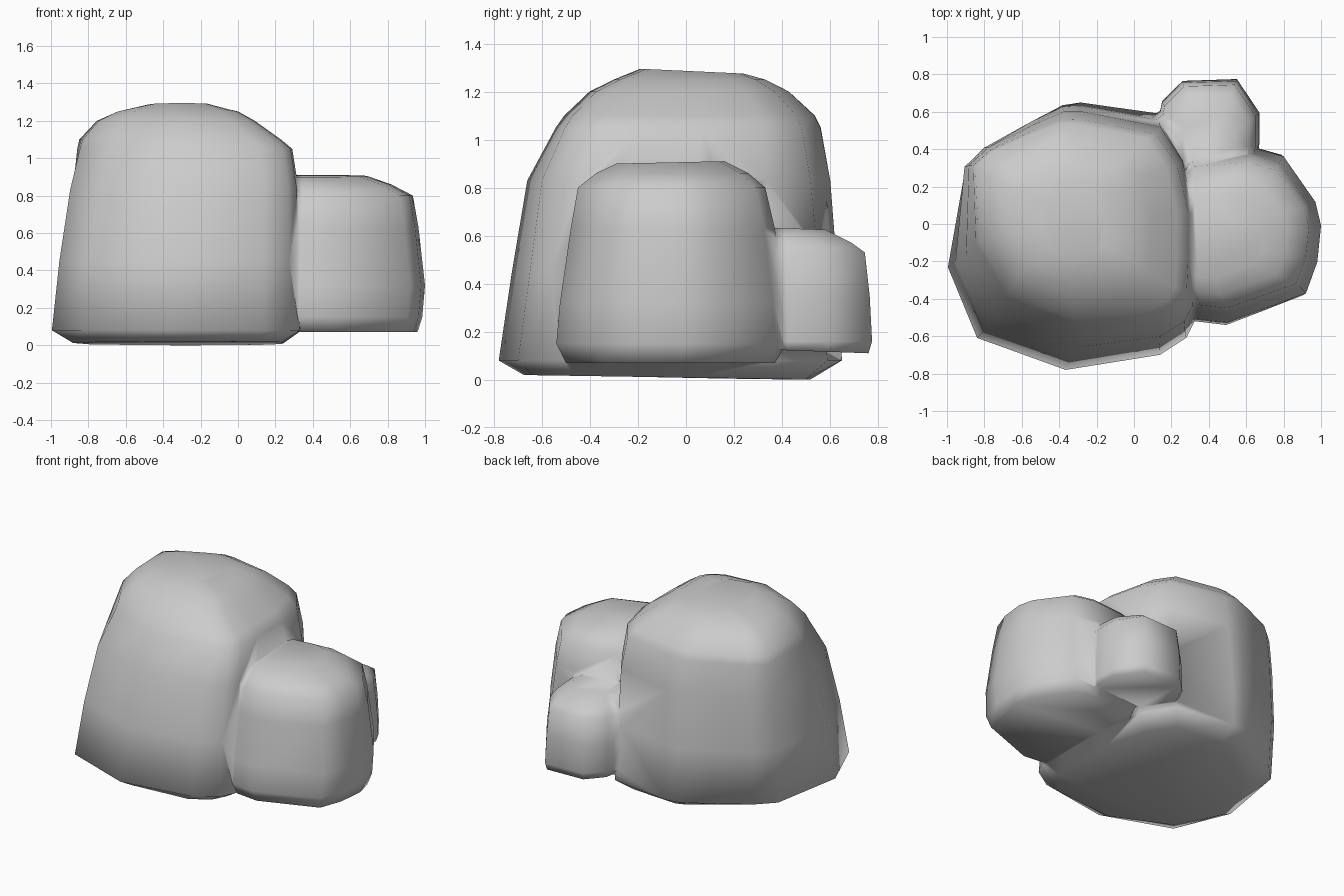
import bpy, bmesh


def boulder(name, outline, levels):
    """Loft a plan outline through levels (z, x0, x1, y0, y1, slope in y, back-left pull, front-left pull)."""
    xs = [p[0] for p in outline]
    ys = [p[1] for p in outline]
    bm = bmesh.new()
    rings = []
    for z, x0, x1, y0, y1, slope, back, front in levels:
        ring = []
        for px, py in outline:
            u = (px - min(xs)) / (max(xs) - min(xs))
            v = (py - min(ys)) / (max(ys) - min(ys))
            b = back * max(0, v - u - 0.3)
            f = front * max(0, 0.7 - u - v)
            ring.append(bm.verts.new((x0 + u * (x1 - x0) - b - f,
                                      y0 + v * (y1 - y0) + b - f,
                                      z + slope * (v - 0.5))))
        rings.append(ring)
    n = len(outline)
    for a, b in zip(rings, rings[1:]):
        for i in range(n):
            j = (i + 1) % n
            bm.faces.new((a[i], a[j], b[j], b[i]))
    bm.faces.new(rings[0][::-1])
    bm.faces.new(rings[-1])
    bmesh.ops.recalc_face_normals(bm, faces=bm.faces)
    mesh = bpy.data.meshes.new(name)
    bm.to_mesh(mesh)
    bm.free()
    ob = bpy.data.objects.new(name, mesh)
    bpy.context.collection.objects.link(ob)
    return ob


# Large boulder
large = boulder(
    "rock_cluster",
    [(-1, -0.22), (-0.84, -0.60), (-0.37, -0.77), (0.13, -0.69), (0.27, -0.60), (0.32, -0.50), (0.33, -0.28),
     (0.33, 0.05), (0.26, 0.38), (0.13, 0.59), (-0.30, 0.66), (-0.40, 0.65), (-0.57, 0.56), (-0.82, 0.41),
     (-0.93, 0.30)],
    [(0.01, -0.95, 0.24, -0.71, 0.56, -0.02, -0.25, -0.15),
     (0.08, -1.00, 0.34, -0.78, 0.66, 0, -0.06, 0),
     (0.45, -0.95, 0.33, -0.725, 0.62, 0, 0.06, 0),
     (0.83, -0.90, 0.325, -0.67, 0.58, 0, 0.12, -0.04),
     (1.05, -0.865, 0.29, -0.565, 0.535, 0, 0.14, -0.10),
     (1.10, -0.85, 0.23, -0.53, 0.51, 0, 0.14, -0.10),
     (1.20, -0.76, 0.09, -0.42, 0.41, 0, 0.10, -0.08),
     (1.25, -0.65, 0.0, -0.31, 0.32, 0, 0.06, -0.04),
     (1.285, -0.48, -0.16, -0.19, 0.24, -0.02, 0, 0)])

# Medium boulder on the right
medium = boulder(
    "medium_boulder",
    [(0.10, 0.0), (0.20, -0.46), (0.33, -0.51), (0.50, -0.53), (0.92, -0.37), (0.98, -0.20),
     (1.0, 0.0), (0.97, 0.13), (0.80, 0.38), (0.62, 0.43), (0.30, 0.40)],
    [(0.07, 0.12, 0.96, -0.50, 0.37, 0, 0, 0),
     (0.15, 0.10, 0.985, -0.54, 0.42, 0, 0, 0),
     (0.32, 0.10, 1.0, -0.525, 0.41, 0, 0, 0),
     (0.63, 0.12, 0.965, -0.48, 0.37, 0, 0, 0),
     (0.80, 0.15, 0.935, -0.45, 0.33, 0, 0, 0),
     (0.86, 0.18, 0.82, -0.375, 0.26, 0, 0, 0),
     (0.905, 0.22, 0.69, -0.29, 0.16, 0.01, 0, 0)])

# Small boulder at the back, its inner side blending into the large one
small = boulder(
    "small_boulder",
    [(0.14, 0.61), (0.06, 0.55), (0.10, 0.30), (0.40, 0.22), (0.65, 0.28), (0.67, 0.43), (0.67, 0.60),
     (0.55, 0.78), (0.26, 0.77), (0.15, 0.66)],
    [(0.12, 0.08, 0.66, 0.22, 0.76, -0.02, 0, 0),
     (0.16, 0.06, 0.67, 0.22, 0.775, 0, 0, 0),
     (0.35, 0.06, 0.665, 0.22, 0.765, 0, 0, 0),
     (0.53, 0.08, 0.65, 0.22, 0.745, 0, 0, 0),
     (0.59, 0.15, 0.61, 0.25, 0.69, -0.04, 0, 0),
     (0.63, 0.22, 0.54, 0.30, 0.58, -0.01, 0, 0)])

# Merge the three into one stone
for other in (medium, small):
    mod = large.modifiers.new("merge", 'BOOLEAN')
    mod.operation = 'UNION'
    mod.solver = 'EXACT'
    mod.object = other
    bpy.context.view_layer.objects.active = large
    bpy.ops.object.modifier_apply(modifier=mod.name)
    bpy.data.objects.remove(other)
large.data.polygons.foreach_set("use_smooth", [True] * len(large.data.polygons))
